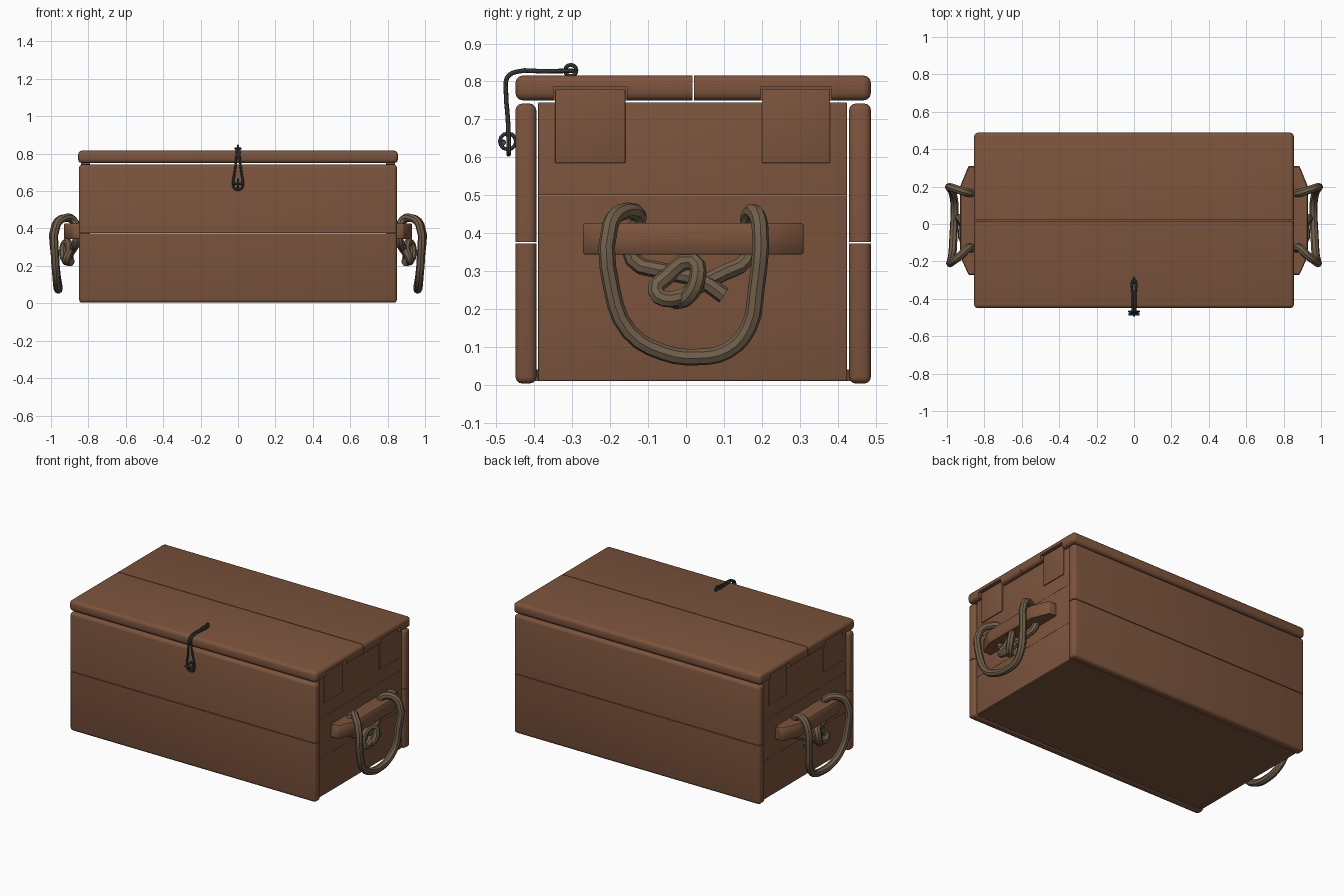
import bpy, bmesh, math
from mathutils import Vector

default = bpy.data.objects.get("Cube")
if default:
    bpy.data.objects.remove(default, do_unlink=True)


def material(name, rgb):
    mat = bpy.data.materials.new(name)
    mat.use_nodes = True
    mat.diffuse_color = (*rgb, 1)
    bsdf = next(n for n in mat.node_tree.nodes if n.type == "BSDF_PRINCIPLED")
    bsdf.inputs["Base Color"].default_value = (*rgb, 1)
    return mat


wood = material("brown wood", (0.2, 0.088, 0.046))
hemp = material("tan rope", (0.165, 0.115, 0.07))
iron = material("dark iron", (0.06, 0.06, 0.062))
parts = []


def finish(name, bm, mat):
    bmesh.ops.recalc_face_normals(bm, faces=bm.faces)
    mesh = bpy.data.meshes.new(name)
    bm.to_mesh(mesh)
    bm.free()
    mesh.materials.append(mat)
    obj = bpy.data.objects.new(name, mesh)
    bpy.context.collection.objects.link(obj)
    parts.append(obj)
    return obj


def board(lo, hi, bevel):
    """Box between two corners with rounded edges."""
    lo, hi = Vector(lo), Vector(hi)
    bm = bmesh.new()
    bmesh.ops.create_cube(bm, size=1)
    for v in bm.verts:
        v.co = (lo + hi) / 2 + v.co * (hi - lo)
    if bevel:
        bmesh.ops.bevel(bm, geom=bm.edges[:], offset=bevel, segments=3,
                        profile=0.5, affect="EDGES")
    return bm


def split_board(name, lo, hi, bevel, axis, seams, gap=0.002):
    """Rounded board sawn into planks at the given seams."""
    cuts = [-9] + seams + [9]
    planks = []
    for i in range(len(cuts) - 1):
        bm = board(lo, hi, bevel)
        for place, side in ((cuts[i] + gap, -1), (cuts[i + 1] - gap, 1)):
            if abs(place) > 5:
                continue
            cut = bmesh.ops.bisect_plane(
                bm, geom=bm.verts[:] + bm.edges[:] + bm.faces[:],
                plane_co=axis * place, plane_no=axis * side, clear_outer=True)
            rim = [e for e in cut["geom_cut"] if isinstance(e, bmesh.types.BMEdge)]
            bmesh.ops.edgeloop_fill(bm, edges=rim)
        planks.append(finish(f"{name}_{i + 1}", bm, wood))
    return planks


def tube(name, points, radius, mat, cyclic=False, sides=2, steps=3):
    """Round cord swept along a smooth path."""
    curve = bpy.data.curves.new(name, "CURVE")
    curve.dimensions = "3D"
    curve.bevel_depth = radius
    curve.bevel_resolution = sides
    curve.resolution_u = steps
    curve.use_fill_caps = True
    spline = curve.splines.new("BEZIER")
    spline.bezier_points.add(len(points) - 1)
    for bp, co in zip(spline.bezier_points, points):
        bp.co = co
        bp.handle_left_type = bp.handle_right_type = "AUTO"
    spline.use_cyclic_u = cyclic
    temp = bpy.data.objects.new(name, curve)
    bpy.context.collection.objects.link(temp)
    graph = bpy.context.evaluated_depsgraph_get()
    mesh = bpy.data.meshes.new_from_object(temp.evaluated_get(graph))
    bm = bmesh.new()
    bm.from_mesh(mesh)
    bpy.data.objects.remove(temp, do_unlink=True)
    bpy.data.meshes.remove(mesh)
    return finish(name, bm, mat)


Y, Z = Vector((0, 1, 0)), Vector((0, 0, 1))

# Front and back walls, two planks each, and the floor
split_board("front_plank", (-0.85, -0.45, 0.003), (0.85, -0.395, 0.742), 0.018, Z, [0.375])
split_board("back_plank", (-0.85, 0.43, 0.003), (0.85, 0.488, 0.742), 0.018, Z, [0.375])
finish("floor", board((-0.82, -0.4, 0.01), (0.82, 0.435, 0.04), 0), wood)

# Lid planks
lid = split_board("lid_plank", (-0.855, -0.45, 0.75), (0.855, 0.488, 0.816), 0.02, Y, [0.019])

# Hanging rope with a knot under the handle bar, drawn for the left end
rope = [
    (.9, .1, .235), (.9, .04, .275), (.88, -.06, .3), (.865, -.14, .33),
    (.865, -.14, .4), (.88, -.125, .445), (.93, -.17, .455), (.97, -.2, .42),
    (.978, -.195, .25), (.97, -.15, .14), (.965, -.06, .085), (.96, .03, .073),
    (.96, .11, .09), (.97, .165, .15), (.978, .185, .25), (.975, .195, .42),
    (.93, .18, .455), (.88, .165, .44), (.865, .165, .4), (.865, .16, .33),
    (.88, .1, .295), (.9, .04, .265), (.92, -.04, .225), (.915, -.08, .245),
    (.9, -.05, .285), (.92, .02, .325), (.935, .03, .28), (.92, 0, .228),
    (.89, -.03, .22)]
tabs = [(-0.345, -0.16), (0.2, 0.38)]

for side, s in (("left", 1), ("right", -1)):
    def span(x0, x1):
        return sorted((s * x0, s * x1))

    # End wall of three planks
    x0, x1 = span(0.79, 0.835)
    split_board(side + "_end_plank", (x0, -0.39, 0.01), (x1, 0.425, 0.745),
                0.004, Z, [0.25, 0.5], 0.0005)

    # Tabs that rise into notches in the lid
    for i, (y0, y1) in enumerate(tabs):
        x0, x1 = span(0.79, 0.84)
        finish(f"{side}_tab_{i + 1}", board((x0, y0, 0.585), (x1, y1, 0.78), 0.003), wood)
        x0, x1 = span(0.78, 0.9)
        cutter = finish("notch_cutter", board((x0, y0 - 0.004, 0.7), (x1, y1 + 0.004, 0.785), 0), wood)
        parts.remove(cutter)
        cutter.hide_render = True
        mod = lid[i].modifiers.new("notch", "BOOLEAN")
        mod.operation = "DIFFERENCE"
        mod.solver = "EXACT"
        mod.object = cutter
        bpy.context.view_layer.objects.active = lid[i]
        bpy.ops.object.modifier_apply(modifier=mod.name)
        bpy.data.objects.remove(cutter, do_unlink=True)

    # Handle bar with tapered ends
    bm = bmesh.new()
    outline = [(0.83, -0.272), (0.885, -0.272), (0.93, -0.17),
               (0.93, 0.2), (0.885, 0.31), (0.83, 0.31)]
    face = bm.faces.new([bm.verts.new((s * x, y, 0.344)) for x, y in outline])
    top = bmesh.ops.extrude_face_region(bm, geom=[face])["geom"]
    bmesh.ops.translate(bm, vec=Z * 0.082,
                        verts=[v for v in top if isinstance(v, bmesh.types.BMVert)])
    bmesh.ops.recalc_face_normals(bm, faces=bm.faces)
    bmesh.ops.bevel(bm, geom=bm.edges[:], offset=0.004, segments=1, affect="EDGES")
    finish(side + "_handle_bar", bm, wood)

    tube(side + "_rope_handle", [(s * x, y, z) for x, y, z in rope], 0.022, hemp)

# Wire hasp: two strands that spread into a drop-shaped loop at the front
strand = [(.006, -.3, .828), (.007, -.38, .827), (.007, -.45, .825),
          (.007, -.472, .81), (.01, -.475, .77), (.018, -.47, .7), (.026, -.468, .64)]
hasp = strand + [(.018, -.468, .613), (-.018, -.468, .613)]
hasp += [(-x, y, z) for x, y, z in reversed(strand)]
tube("hasp", hasp, 0.006, iron, cyclic=True)


def staple(name, centre, u, v, size):
    """Small hexagonal ring standing on a board."""
    ring = []
    for i in range(6):
        a = math.radians(60 * i)
        ring.append(Vector(centre) + Vector(u) * math.cos(a) * size + Vector(v) * math.sin(a) * size)
    tube(name, ring, 0.005, iron, cyclic=True, steps=2)


staple("lid_staple", (0, -0.304, 0.829), Y, Z, 0.015)
staple("front_staple", (0, -0.47, 0.642), Z, Y, 0.021)
tube("hasp_pin", [(-0.03, -0.482, 0.638), (0, -0.482, 0.64), (0.03, -0.482, 0.638)], 0.007, iron)

# Soft shading with crisp corners
bpy.ops.object.select_all(action="DESELECT")
for obj in parts:
    obj.select_set(True)
bpy.context.view_layer.objects.active = parts[0]
bpy.ops.object.shade_smooth_by_angle(angle=math.radians(40))
